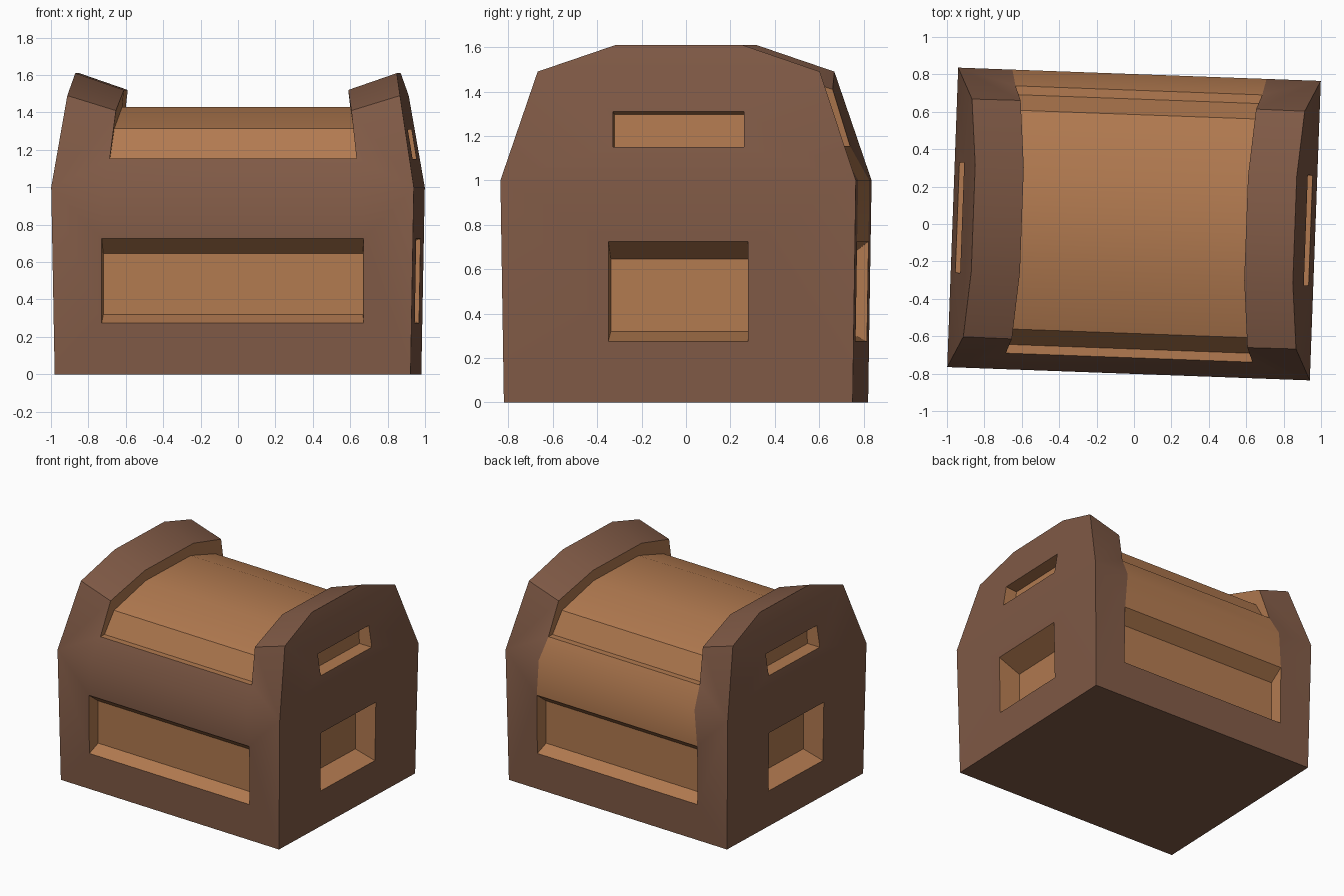
import bpy, bmesh, math
from mathutils import Matrix

if "Cube" in bpy.data.objects:
    bpy.data.objects.remove(bpy.data.objects["Cube"])


def material(name, rgb):
    m = bpy.data.materials.new(name)
    m.diffuse_color = (*rgb, 1)
    m.use_nodes = True
    m.node_tree.nodes["Principled BSDF"].inputs["Base Color"].default_value = m.diffuse_color
    return m


FRAME, PANEL = 0, 1
bm = bmesh.new()


def face(pts, mat):
    f = bm.faces.new([bm.verts.new(p) for p in pts])
    f.material_index = mat


def ring(outer, inner, mat, skip=None):
    """Quads joining two loops of four points; edge number 'skip' is left out."""
    for i in range(4):
        if i != skip:
            j = (i + 1) % 4
            face([outer[i], outer[j], inner[j], inner[i]], mat)


def recess(hole, back):
    """Sloped walls and back panel of a sunken window."""
    ring(hole, back, PANEL)
    face(back, PANEL)


def front_rect(s, w, y0, y1, z0, z1):
    return [(-w, s * y0, z0), (w, s * y0, z0), (w, s * y1, z1), (-w, s * y1, z1)]


def side_rect(s, w, x0, x1, z0, z1):
    return [(s * x0, -w, z0), (s * x0, w, z0), (s * x1, w, z1), (s * x1, -w, z1)]


# key section points (half-width, half-depth, height)
BASE = (0.952, 0.786, 0)
OUT = [(0.97, 0.801, 1.0), (0.89, 0.636, 1.49), (0.86, 0.285, 1.61)]      # outer rib edge
INN = [(0.68, 0.801, 1.0), (0.66, 0.715, 1.155), (0.63, 0.638, 1.41), (0.60, 0.28, 1.52)]
LID = [(0.66, 0.668, 1.155), (0.64, 0.585, 1.315), (0.61, 0.26, 1.43)]    # sunken lid panel


def m(p, sx, sy):
    return (p[0] * sx, p[1] * sy, p[2])


def across(a, b, sy, mat):
    """Face spanning left to right between two section points."""
    face([m(a, -1, sy), m(a, 1, sy), m(b, 1, sy), m(b, -1, sy)], mat)


def along(a, b, sx, mat):
    """Face spanning front to back between two section points."""
    face([m(a, sx, -1), m(a, sx, 1), m(b, sx, 1), m(b, sx, -1)], mat)


# front and back walls with wide windows; the back's upper band is bare wood
for sy in (-1, 1):
    band = FRAME if sy < 0 else PANEL
    wall = [m(BASE, -1, sy), m(BASE, 1, sy), m(OUT[0], 1, sy), m(OUT[0], -1, sy)]
    hole = front_rect(sy, 0.70, 0.790, 0.797, 0.275, 0.725)
    ring(wall, hole, FRAME, skip=2)
    recess(hole, front_rect(sy, 0.695, 0.695, 0.695, 0.32, 0.645))
    face([hole[3], hole[2], m(INN[0], 1, sy), m(INN[0], -1, sy)], band)
    for sx, corner in ((-1, hole[3]), (1, hole[2])):
        face([corner, m(OUT[0], sx, sy), m(INN[0], sx, sy)], FRAME)
    across(INN[0], INN[1], sy, band)
    # ledge and lid slopes
    across(INN[1], LID[0], sy, PANEL)
    across(LID[0], LID[1], sy, PANEL)
    across(LID[1], LID[2], sy, PANEL)
    # rib tops and their inner walls
    for sx in (-1, 1):
        face([m(p, sx, sy) for p in (OUT[0], INN[0], INN[1])], FRAME)
        face([m(p, sx, sy) for p in (OUT[0], INN[1], INN[2], OUT[1])], FRAME)
        face([m(p, sx, sy) for p in (OUT[1], INN[2], INN[3], OUT[2])], FRAME)
        for i in range(2):
            face([m(p, sx, sy) for p in (INN[i + 1], INN[i + 2], LID[i + 1], LID[i])], PANEL)

# end walls with a large and a small window each
for sx in (-1, 1):
    wall = [m(BASE, sx, -1), m(BASE, sx, 1), m(OUT[0], sx, 1), m(OUT[0], sx, -1)]
    hole = side_rect(sx, 0.315, 0.957, 0.965, 0.275, 0.725)
    ring(wall, hole, FRAME)
    recess(hole, side_rect(sx, 0.31, 0.79, 0.79, 0.32, 0.645))
    gable = [m(OUT[0], sx, -1), m(OUT[0], sx, 1), m(OUT[1], sx, 1), m(OUT[1], sx, -1)]
    hole = side_rect(sx, 0.295, 0.945, 0.919, 1.15, 1.31)
    ring(gable, hole, FRAME)
    recess(hole, side_rect(sx, 0.292, 0.84, 0.83, 1.15, 1.297))
    along(OUT[1], OUT[2], sx, FRAME)
    along(OUT[2], INN[3], sx, FRAME)
    along(INN[3], LID[2], sx, PANEL)

# lid top and underside
x, y, z = LID[2]
face([(-x, -y, z), (x, -y, z), (x, y, z), (-x, y, z)], PANEL)
x, y, z = BASE
face([(-x, -y, z), (x, -y, z), (x, y, z), (-x, y, z)], FRAME)

bmesh.ops.remove_doubles(bm, verts=bm.verts, dist=0.0005)
bmesh.ops.recalc_face_normals(bm, faces=bm.faces)
# the whole chest stands slightly turned
bm.transform(Matrix.Rotation(math.radians(-2.1), 4, 'Z'))

mesh = bpy.data.meshes.new("chest")
bm.to_mesh(mesh)
bm.free()
mesh.materials.append(material("dark_brown_frame", (0.216, 0.102, 0.061)))
mesh.materials.append(material("light_wood_panel", (0.445, 0.195, 0.080)))
chest = bpy.data.objects.new("chest", mesh)
bpy.context.collection.objects.link(chest)
bpy.context.view_layer.objects.active = chest
chest.select_set(True)
bpy.ops.object.shade_smooth_by_angle(angle=math.radians(40))
